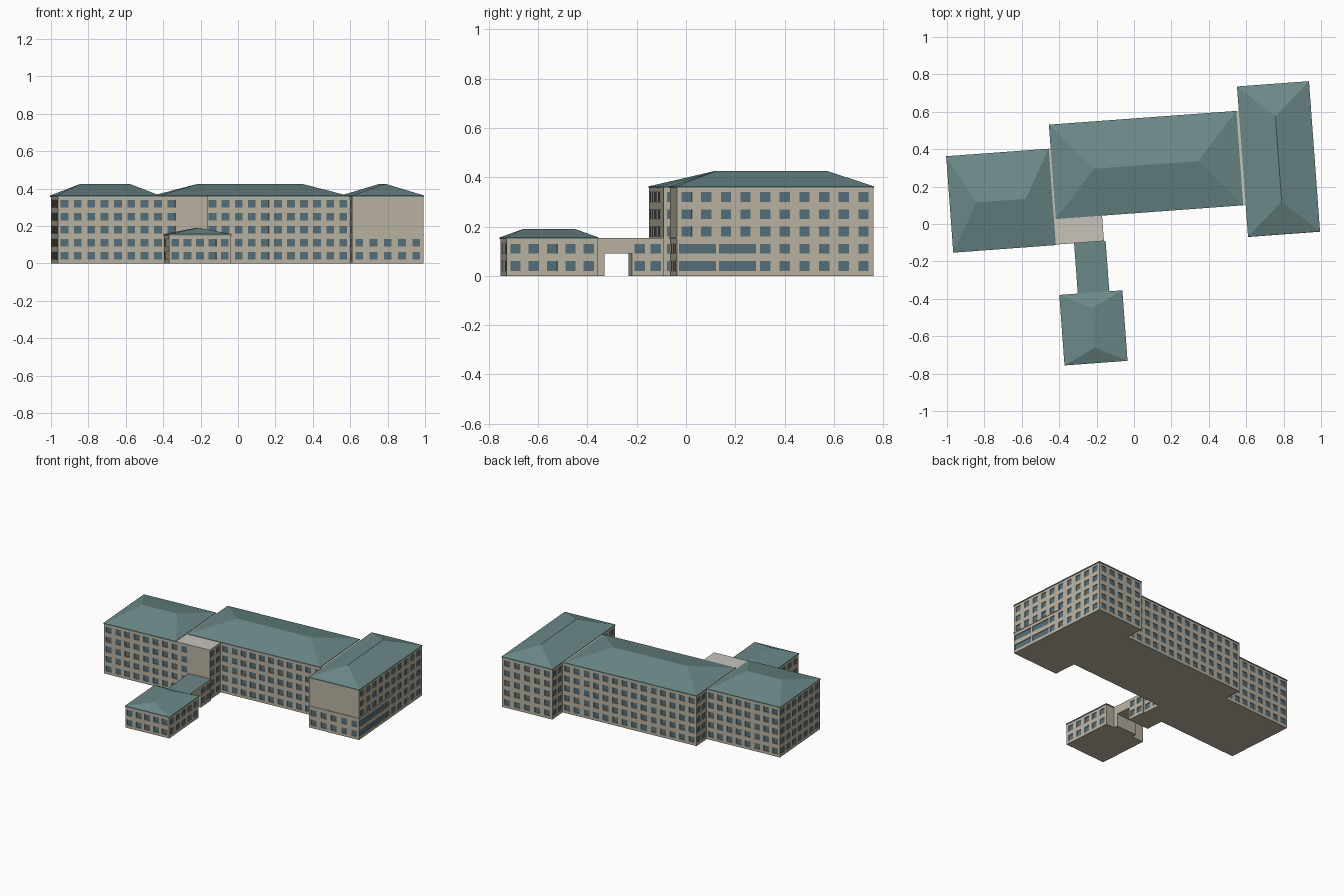
import bpy, bmesh, math
from mathutils import Matrix, Vector

if "Cube" in bpy.data.objects:
    bpy.data.objects.remove(bpy.data.objects["Cube"])

TURN = Matrix.Rotation(math.radians(4.2), 4, 'Z')   # whole building is slightly turned
FLOORS = [0.04, 0.11, 0.18, 0.25, 0.32]             # window centre heights
W, H, DEPTH = 0.042, 0.04, 0.005


def material(name, rgb):
    m = bpy.data.materials.new(name)
    m.diffuse_color = (*rgb, 1)
    m.use_nodes = True
    m.node_tree.nodes["Principled BSDF"].inputs["Base Color"].default_value = m.diffuse_color
    return m


WALL = material("wall", (0.49, 0.45, 0.36))
GLASS = material("glass", (0.09, 0.16, 0.19))
ROOF = material("roof", (0.15, 0.25, 0.25))
FLAT = material("flat_roof", (0.57, 0.55, 0.50))


def finish(name, bm, mats):
    bmesh.ops.transform(bm, matrix=TURN, verts=bm.verts)
    me = bpy.data.meshes.new(name)
    bm.to_mesh(me)
    bm.free()
    ob = bpy.data.objects.new(name, me)
    bpy.context.collection.objects.link(ob)
    for m in mats:
        me.materials.append(m)


def row(start, end, n, floors=FLOORS):
    """Evenly spread n window columns between two distances along a wall."""
    step = (end - start) / max(n, 1)
    mids = [start + (i + 0.5) * step for i in range(n)]
    return [(s - W / 2, s + W / 2, z - H / 2, z + H / 2) for s in mids for z in floors]


def panel(bm, a, b, height, wins):
    """Wall from a to b with recessed windows."""
    a, b = Vector((*a, 0)), Vector((*b, 0))
    d = (b - a).normalized()
    inward = Vector((-d.y, d.x, 0)) * DEPTH
    ss = sorted({0, (b - a).length} | {w[0] for w in wins} | {w[1] for w in wins})
    zs = sorted({0, height} | {w[2] for w in wins} | {w[3] for w in wins})

    def is_win(i, j):
        if not (0 <= i < len(ss) - 1 and 0 <= j < len(zs) - 1):
            return False
        s, z = (ss[i] + ss[i + 1]) / 2, (zs[j] + zs[j + 1]) / 2
        return any(w[0] < s < w[1] and w[2] < z < w[3] for w in wins)

    def face(pts, mat=0):
        bm.faces.new([bm.verts.new(p) for p in pts]).material_index = mat

    for i in range(len(ss) - 1):
        for j in range(len(zs) - 1):
            q = [a + d * ss[i + k] + Vector((0, 0, zs[j + l]))
                 for k, l in ((0, 0), (1, 0), (1, 1), (0, 1))]
            if not is_win(i, j):
                face(q)
                continue
            r = [p + inward for p in q]
            face(r, 1)
            for k, (di, dj) in enumerate(((0, -1), (1, 0), (0, 1), (-1, 0))):
                if not is_win(i + di, j + dj):
                    m = (k + 1) % 4
                    face([q[k], q[m], r[m], r[k]])


def block(name, outline, height, windows, top=FLAT):
    """Walls around a counter-clockwise footprint, with a floor and flat top."""
    bm = bmesh.new()
    for k, p in enumerate(outline):
        panel(bm, p, outline[(k + 1) % len(outline)], height, windows[k])
    bm.faces.new([bm.verts.new((*p, height)) for p in outline]).material_index = 2
    bm.faces.new([bm.verts.new((*p, 0)) for p in reversed(outline)])
    bmesh.ops.remove_doubles(bm, verts=bm.verts, dist=1e-5)
    finish(name, bm, [WALL, GLASS, top])


def rect(u0, u1, v0, v1):
    return [(u0, v0), (u1, v0), (u1, v1), (u0, v1)]


def box(name, u0, u1, v0, v1, z0, z1, mat, top=None):
    bm = bmesh.new()
    bmesh.ops.create_cube(bm, size=1)
    for v in bm.verts:
        v.co = ((u0, u1)[v.co.x > 0], (v0, v1)[v.co.y > 0], (z0, z1)[v.co.z > 0])
    for f in bm.faces:
        f.material_index = int(top is not None and f.calc_center_median().z > z1 - 1e-5)
    finish(name, bm, [mat, top or mat])


def hip_roof(name, u0, u1, v0, v1, z, rise, inset):
    """Thin eave slab with a hipped top; the ridge runs along the longer side."""
    bm = bmesh.new()
    o = 0.003
    base = rect(u0 - o, u1 + o, v0 - o, v1 + o)
    lo = [bm.verts.new((*p, z - 0.004)) for p in base]
    hi = [bm.verts.new((*p, z + 0.003)) for p in base]
    along_u = u1 - u0 > v1 - v0
    um, vm = (u0 + u1) / 2, (v0 + v1) / 2
    ends = [(u0 + inset, vm), (u1 - inset, vm)] if along_u else [(um, v0 + inset), (um, v1 - inset)]
    r0, r1 = [bm.verts.new((*p, z + rise)) for p in ends]
    bm.faces.new(lo[::-1])
    for k in range(4):
        m = (k + 1) % 4
        bm.faces.new((lo[k], lo[m], hi[m], hi[k]))
    if not along_u:
        hi = hi[3:] + hi[:3]
        r0, r1 = r1, r0
        hi = [hi[0], hi[1], hi[2], hi[3]]
        a, b, c, d = hi
        for f in ((a, b, r1, r0), (b, c, r1), (c, d, r0, r1), (d, a, r0)):
            bm.faces.new(f)
    else:
        a, b, c, d = hi
        for f in ((a, b, r1, r0), (b, c, r1), (c, d, r0, r1), (d, a, r0)):
            bm.faces.new(f)
    bmesh.ops.recalc_face_normals(bm, faces=bm.faces)
    finish(name, bm, [ROOF])


# Main five-storey body: left block, stair corner, centre and right wing in one footprint
low, high = FLOORS[:2], FLOORS[2:]
outline = [(-.972, -.079), (-.167, -.079), (-.167, .06), (.604, .06), (.604, -.11), (.986, -.11),
           (.986, .69), (.604, .69), (.604, .56), (-.415, .56), (-.415, .432), (-.972, .432)]
bands = [(s, s + 0.15, z - H / 2, z + H / 2) for s in (0.01, 0.172) for z in low]
windows = [row(0, .645, 9), row(0, .139, 2), row(0, .771, 11), row(0, .17, 2), row(0, .382, 5, low),
           row(0, .8, 10, high) + bands + row(.32, .8, 6, low), row(0, .382, 5), row(0, .13, 2),
           row(0, 1.019, 14), row(0, .128, 2), row(0, .557, 8), row(0, .511, 7)]
block("main_building", outline, 0.36, windows)

# Ledge around the two lower storeys of the right wing
box("wing_front_ledge", .602, .989, -.114, -.108, .151, .157, WALL)
box("wing_side_ledge", .984, .989, -.114, .33, .151, .157, WALL)

# Low front pavilion
small = rect(-.423, -.091, -.724, -.352)
block("front_pavilion", small, 0.153, [row(0, .332, 5, low), row(0, .372, 5, low),
      [], row(0, .372, 5, low)])

# Link to the pavilion, with an open passage under a bridge
link = row(0, .13, 2, low)
block("link_rear", rect(-.327, -.158, -.209, -.079), 0.153, [[], link, [], link], ROOF)
box("passage_bridge", -.327, -.158, -.319, -.209, .09, .153, WALL, ROOF)
box("passage_pier", -.327, -.158, -.352, -.319, 0, .153, WALL, ROOF)

# Hipped roofs
hip_roof("left_roof", -.972, -.428, -.079, .432, .36, .065, .14)
hip_roof("centre_roof", -.412, .587, .06, .56, .36, .065, .22)
hip_roof("right_roof", .606, .986, -.11, .69, .36, .065, .172)
hip_roof("pavilion_roof", -.423, -.091, -.724, -.352, .153, .037, .08)
